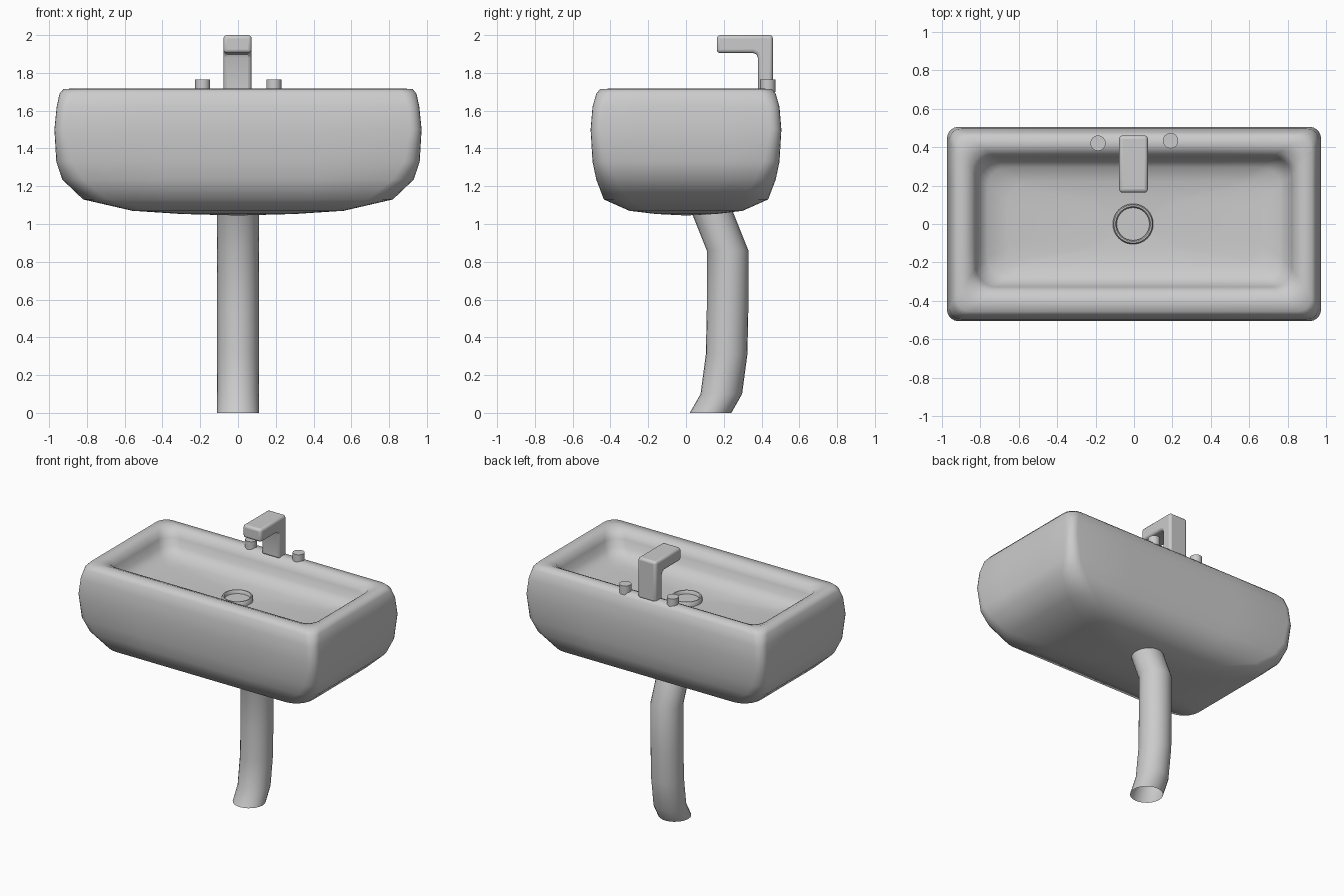
import bpy, bmesh, math
from mathutils import Vector

if "Cube" in bpy.data.objects:
    bpy.data.objects.remove(bpy.data.objects["Cube"])


def finish(name, bm, angle=40):
    bmesh.ops.recalc_face_normals(bm, faces=bm.faces)
    mesh = bpy.data.meshes.new(name)
    bm.to_mesh(mesh)
    bm.free()
    ob = bpy.data.objects.new(name, mesh)
    bpy.context.collection.objects.link(ob)
    bpy.ops.object.select_all(action='DESELECT')
    ob.select_set(True)
    bpy.context.view_layer.objects.active = ob
    bpy.ops.object.shade_smooth_by_angle(angle=math.radians(angle))
    return ob


def loft(bm, rings, close=False):
    loops = [[bm.verts.new(p) for p in r] for r in rings]
    pairs = list(zip(loops, loops[1:])) + ([(loops[-1], loops[0])] if close else [])
    for a, b in pairs:
        for i in range(len(a)):
            j = (i + 1) % len(a)
            bm.faces.new((a[i], a[j], b[j], b[i]))
    return loops


def fan(bm, loop, tip):
    c = bm.verts.new(tip)
    for i in range(len(loop)):
        bm.faces.new((loop[i], loop[(i + 1) % len(loop)], c))


def circle(x, y, z, r, n=24):
    return [(x + r * math.cos(2 * math.pi * i / n), y + r * math.sin(2 * math.pi * i / n), z)
            for i in range(n)]


def rounded_rect(hx, hy, z, r, cy=0.0, seg=5, mid=4):
    corners = []
    for k, (sx, sy) in enumerate(((1, 1), (-1, 1), (-1, -1), (1, -1))):
        corners.append([Vector((sx * (hx - r) + r * math.cos(a), cy + sy * (hy - r) + r * math.sin(a), z))
                        for a in ((k + i / seg) * math.pi / 2 for i in range(seg + 1))])
    pts = []
    for k in range(4):
        pts += corners[k]
        a, b = corners[k][-1], corners[(k + 1) % 4][0]
        pts += [a.lerp(b, i / mid) for i in range(1, mid)]
    return pts


# Basin: rounded rectangular sections from the underside, over the rim, into the bowl
sections = [
    (0.30, 0.16, 1.053, 0.08, 0), (0.56, 0.30, 1.070, 0.12, 0),
    (0.82, 0.435, 1.130, 0.13, 0), (0.93, 0.475, 1.235, 0.11, 0),
    (0.962, 0.495, 1.33, 0.08, 0), (0.972, 0.505, 1.50, 0.06, 0),
    (0.960, 0.495, 1.62, 0.06, 0), (0.945, 0.475, 1.69, 0.07, 0),
    (0.925, 0.455, 1.714, 0.08, 0), (0.88, 0.40, 1.717, 0.08, 0.005),
    (0.84, 0.36, 1.700, 0.09, 0.01), (0.82, 0.337, 1.655, 0.10, 0.01),
    (0.805, 0.325, 1.60, 0.10, 0.01), (0.76, 0.285, 1.56, 0.10, 0.01),
    (0.65, 0.21, 1.54, 0.10, 0.01), (0.30, 0.13, 1.53, 0.10, 0)]
bm = bmesh.new()
loops = loft(bm, [rounded_rect(hx, hy, z, r, cy) for hx, hy, z, r, cy in sections])
fan(bm, loops[0], (0, 0, 1.045))
fan(bm, loops[-1], (0, 0, 1.525))
finish("basin", bm, 60)

# Drain pipe: bent tube, open at the floor
bm = bmesh.new()
path = [(0.13, 0), (0.187, 0.10), (0.215, 0.31), (0.22, 0.55), (0.22, 0.86), (0.14, 1.06), (0.124, 1.10)]
loft(bm, [circle(0, y, z, 0.11) for y, z in path])
finish("drain_pipe", bm, 60)

# Drain ring and plug
bm = bmesh.new()
loft(bm, [circle(-0.005, 0, z, r, 32) for r, z in
          ((0.105, 1.515), (0.105, 1.552), (0.099, 1.56), (0.091, 1.56), (0.085, 1.552), (0.085, 1.515))], True)
finish("drain_ring", bm)
bm = bmesh.new()
bm.faces.new([bm.verts.new(p) for p in circle(-0.005, 0, 1.535, 0.087, 32)])
finish("drain_plug", bm)

# Faucet: L-shaped profile extruded sideways, with softened edges
profile = [(0.46, 1.70), (0.46, 2.0), (0.163, 2.0), (0.163, 1.905), (0.355, 1.905),
           (0.373, 1.898), (0.38, 1.88), (0.38, 1.70)]
bm = bmesh.new()
face = bm.faces.new([bm.verts.new((-0.077, y, z)) for y, z in profile])
ext = bmesh.ops.extrude_face_region(bm, geom=[face])
bmesh.ops.translate(bm, vec=(0.149, 0, 0), verts=[g for g in ext["geom"] if isinstance(g, bmesh.types.BMVert)])
faucet = finish("faucet", bm)
bev = faucet.modifiers.new("soft_edges", 'BEVEL')
bev.width = 0.018
bev.segments = 3
bev.limit_method = 'ANGLE'
bev.angle_limit = math.radians(50)

# Tap buttons on both sides of the faucet
for name, x, y in (("left_tap", -0.187, 0.42), ("right_tap", 0.19, 0.433)):
    bm = bmesh.new()
    loops = loft(bm, [circle(x, y, 1.70, 0.04), circle(x, y, 1.765, 0.04)])
    bm.faces.new(loops[0])
    bm.faces.new(loops[1])
    finish(name, bm)
